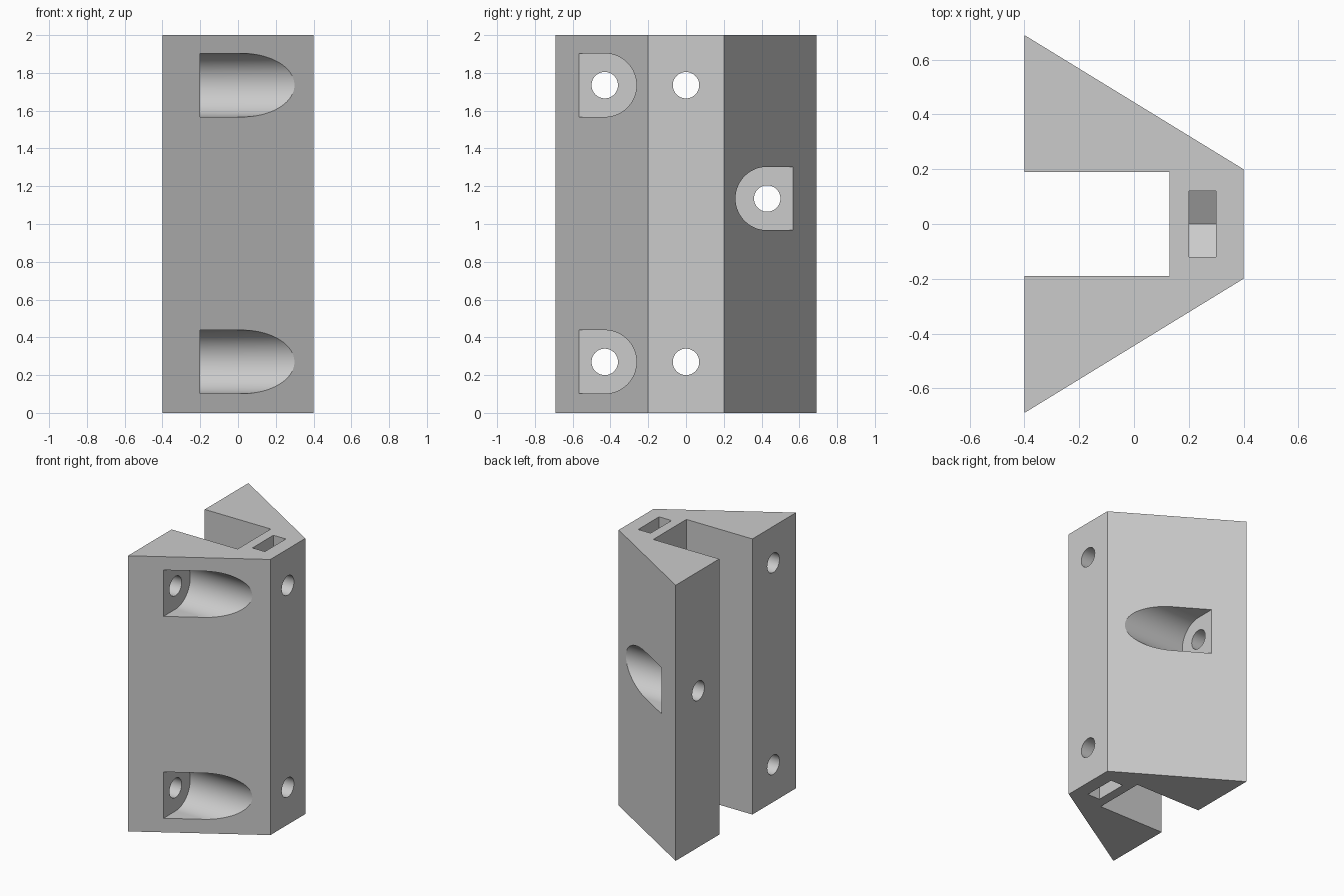
import bpy, bmesh, math
from mathutils import Vector

if "Cube" in bpy.data.objects:
    bpy.data.objects.remove(bpy.data.objects["Cube"], do_unlink=True)

grey = bpy.data.materials.new("plain grey")
grey.use_nodes = True
COLOUR = (0.6, 0.6, 0.6, 1)
grey.diffuse_color = COLOUR
grey.node_tree.nodes["Principled BSDF"].inputs["Base Color"].default_value = COLOUR


def prism(name, points, along, start, end):
    """Extrude a profile: xy points along z, or yz points along x."""
    bm = bmesh.new()
    if along == "z":
        verts = [bm.verts.new((a, b, start)) for a, b in points]
        shift = Vector((0, 0, end - start))
    else:
        verts = [bm.verts.new((start, a, b)) for a, b in points]
        shift = Vector((end - start, 0, 0))
    face = bm.faces.new(verts)
    out = bmesh.ops.extrude_face_region(bm, geom=[face], use_keep_orig=True)
    moved = [v for v in out["geom"] if isinstance(v, bmesh.types.BMVert)]
    bmesh.ops.translate(bm, verts=moved, vec=shift)
    bmesh.ops.recalc_face_normals(bm, faces=bm.faces)
    mesh = bpy.data.meshes.new(name)
    bm.to_mesh(mesh)
    bm.free()
    mesh.materials.append(grey)
    obj = bpy.data.objects.new(name, mesh)
    bpy.context.collection.objects.link(obj)
    return obj


def arc(y, z, radius, first, last, steps):
    angles = [first + (last - first) * i / steps for i in range(steps + 1)]
    return [(y + radius * math.cos(a), z + radius * math.sin(a)) for a in angles]


def cut(cutter):
    cutter.hide_render = True
    mod = body.modifiers.new("cut", "BOOLEAN")
    mod.operation = "DIFFERENCE"
    mod.solver = "EXACT"
    mod.object = cutter
    bpy.context.view_layer.objects.active = body
    bpy.ops.object.modifier_apply(modifier=mod.name)
    bpy.data.objects.remove(cutter, do_unlink=True)


def round_hole(y, z, start, end):
    circle = arc(y, z, 0.07, 0, math.tau, 48)[:-1]
    cut(prism("hole_cutter", circle, "x", start, end))


# Tapered channel body
half = [(-0.4, 0.19), (-0.4, 0.69), (0.4, 0.2)]
profile = [(0.13, 0.19)] + half
profile += [(x, -y) for x, y in reversed(profile)]
body = prism("channel_bracket", profile, "z", 0, 2)

# Screw recesses in the sloping sides, each with a hole through its floor
for side, z in ((-1, 0.27), (-1, 1.735), (1, 1.135)):
    y, r = side * 0.43, 0.168
    turn = 0 if side < 0 else math.pi
    recess = arc(y, z, r, turn - math.pi / 2, turn + math.pi / 2, 40)
    recess += [(side * 0.9, recess[-1][1]), (side * 0.9, recess[0][1])]
    cut(prism("recess_cutter", recess, "x", -0.2, 0.6))
    round_hole(y, z, -0.6, -0.1)

# Pointed nut slots from both ends, and the holes that cross them
for z, outer, d in ((0.27, -0.1, 1), (1.735, 2.1, -1)):
    w = 0.12
    slot = [(-w, outer), (w, outer), (w, z + d * 0.07),
            (0, z + d * 0.139), (-w, z + d * 0.07)]
    cut(prism("slot_cutter", slot, "x", 0.2, 0.3))
    round_hole(0, z, 0.05, 0.5)

# Smooth bores, crisp edges
bpy.ops.object.select_all(action="DESELECT")
body.select_set(True)
bpy.context.view_layer.objects.active = body
bpy.ops.object.shade_smooth_by_angle(angle=math.radians(20))
